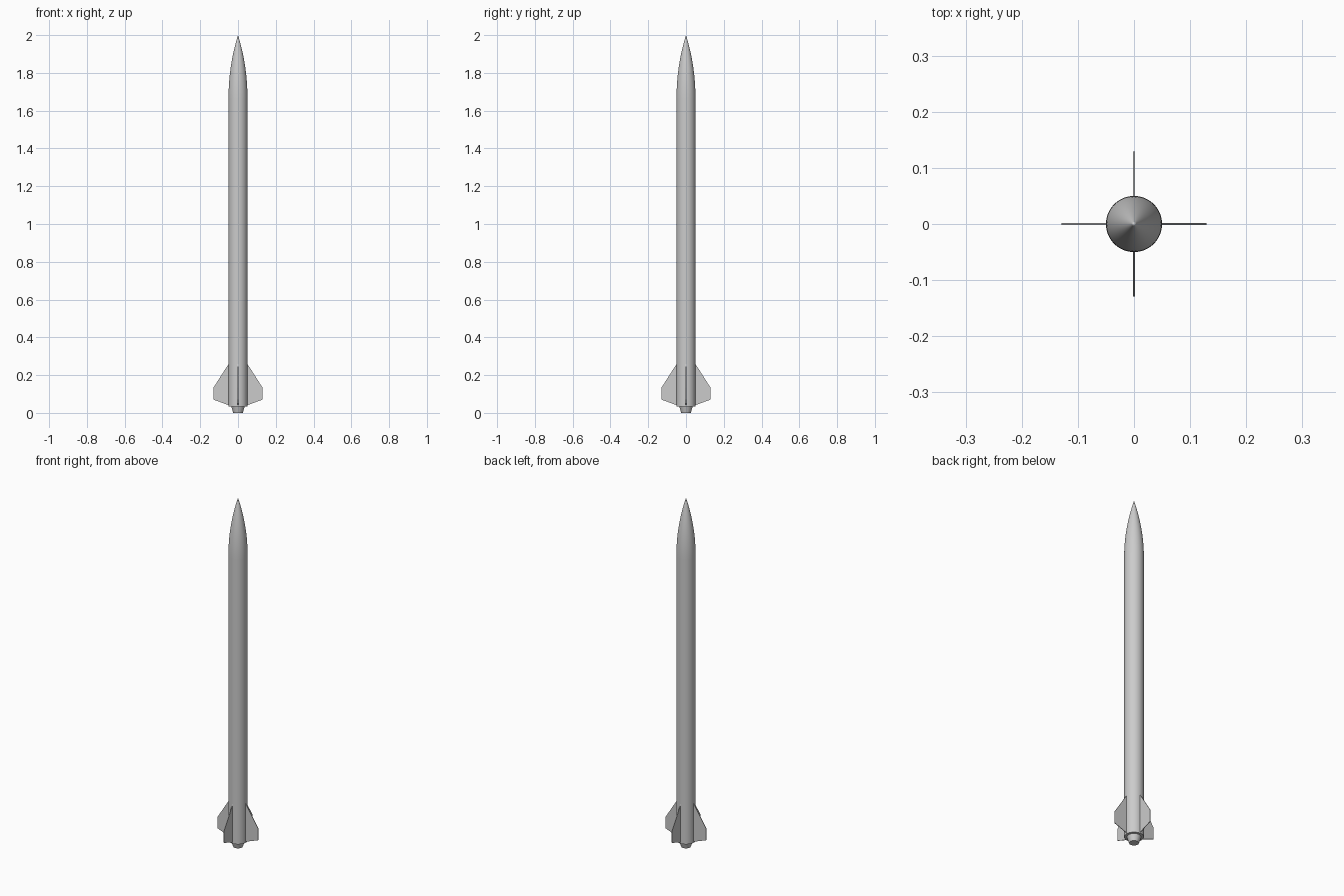
import bpy, bmesh, math

if "Cube" in bpy.data.objects:
    bpy.data.objects.remove(bpy.data.objects["Cube"])

R = 0.05          # body radius
SEGS = 64


def make_object(name, bm, smooth=True):
    bmesh.ops.recalc_face_normals(bm, faces=bm.faces[:])
    mesh = bpy.data.meshes.new(name)
    bm.to_mesh(mesh)
    bm.free()
    ob = bpy.data.objects.new(name, mesh)
    bpy.context.collection.objects.link(ob)
    if smooth:
        bpy.ops.object.select_all(action='DESELECT')
        ob.select_set(True)
        bpy.context.view_layer.objects.active = ob
        bpy.ops.object.shade_smooth_by_angle(angle=math.radians(30))
    return ob


def lathe(name, profile):
    """Spin (radius, z) points around the z axis."""
    bm = bmesh.new()
    verts = [bm.verts.new((r, 0, z)) for r, z in profile]
    edges = [bm.edges.new(p) for p in zip(verts, verts[1:])]
    bmesh.ops.spin(bm, geom=verts + edges, cent=(0, 0, 0), axis=(0, 0, 1),
                   angle=2 * math.pi, steps=SEGS)
    bmesh.ops.remove_doubles(bm, verts=bm.verts[:], dist=1e-5)
    return make_object(name, bm)


# Nose cone: tangent ogive
Z0, Z1 = 1.67, 2.0
L = Z1 - Z0
rho = (R * R + L * L) / (2 * R)
nose = [(0, Z0), (R, Z0)]
for i in range(1, 24):
    h = L * i / 24
    nose.append((math.sqrt(rho * rho - h * h) + R - rho, Z0 + h))
nose.append((0, Z1))
lathe("nose_cone", nose)

# Body tubes
lathe("upper_body_tube", [(0, 1.42), (R, 1.42), (R, Z0), (0, Z0)])
lathe("lower_body_tube", [(0, 0.035), (R, 0.035), (R, 1.42), (0, 1.42)])

# Tapered motor tail
lathe("motor_tail", [(0, 0), (0.025, 0), (0.037, 0.037), (0, 0.037)])

# Four clipped fins
fin_outline = [(0.048, 0.04), (0.129, 0.07), (0.129, 0.135), (0.048, 0.262)]
FIN_T = 0.003
for i in range(4):
    bm = bmesh.new()
    face = bm.faces.new([bm.verts.new((x, -FIN_T / 2, z)) for x, z in fin_outline])
    ext = bmesh.ops.extrude_face_region(bm, geom=[face], use_keep_orig=True)
    moved = [v for v in ext["geom"] if isinstance(v, bmesh.types.BMVert)]
    bmesh.ops.translate(bm, verts=moved, vec=(0, FIN_T, 0))
    fin = make_object(f"fin_{i + 1}", bm, smooth=False)
    fin.rotation_euler.z = i * math.pi / 2
